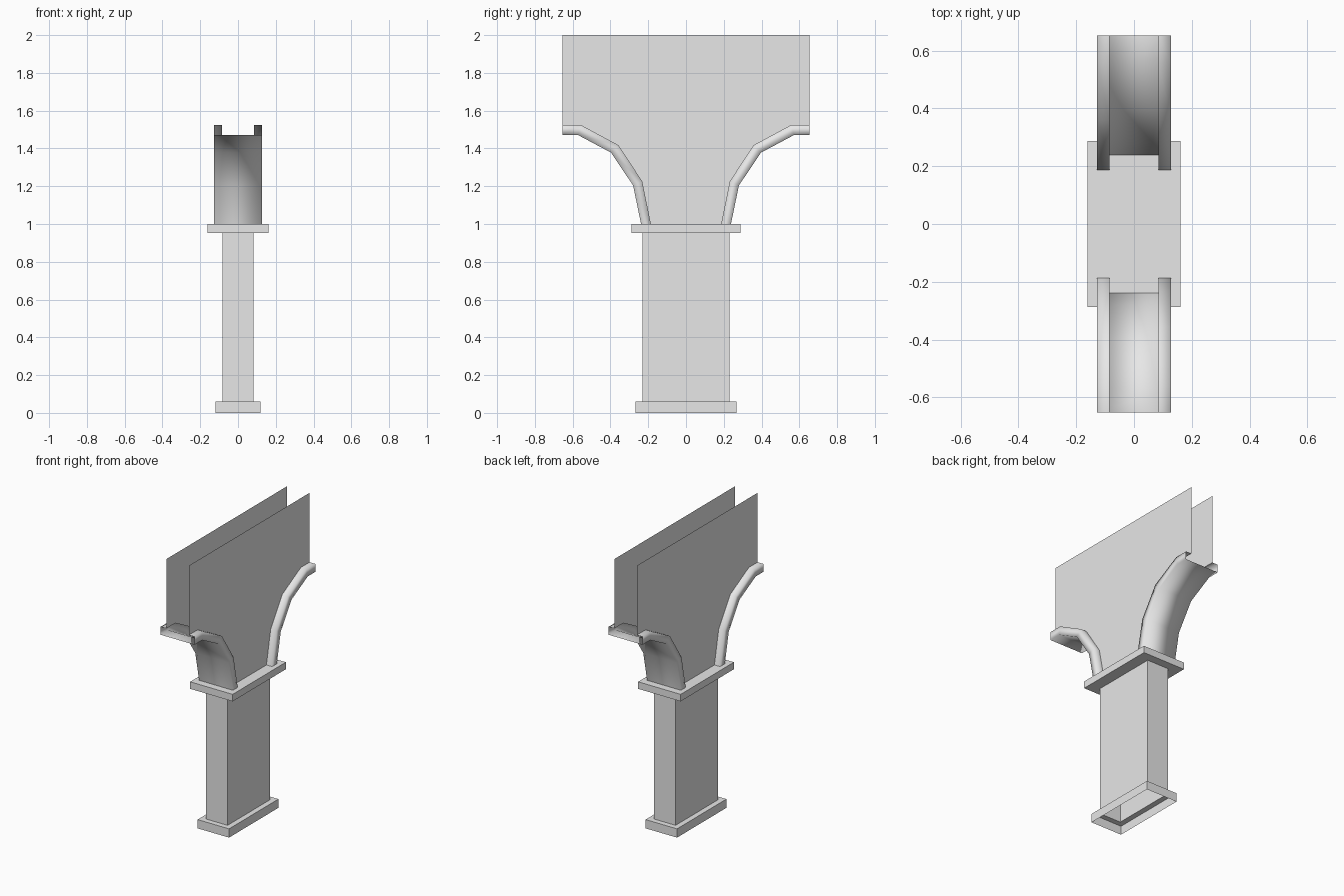
import bpy

# Remove the default cube
cube = bpy.data.objects.get("Cube")
if cube:
    bpy.data.objects.remove(cube, do_unlink=True)

# Single plain stone colour
GREY = (0.8, 0.8, 0.8, 1.0)
stone = bpy.data.materials.new("light grey stone")
stone.use_nodes = True
stone.diffuse_color = GREY
stone.node_tree.nodes["Principled BSDF"].inputs["Base Color"].default_value = GREY


def make(name, verts, faces, smooth=False):
    mesh = bpy.data.meshes.new(name)
    mesh.from_pydata(verts, [], faces)
    mesh.materials.append(stone)
    mesh.update()
    for poly in mesh.polygons:
        poly.use_smooth = smooth
    obj = bpy.data.objects.new(name, mesh)
    bpy.context.collection.objects.link(obj)
    return obj


def ring(hx, hy, z):
    return [(-hx, -hy, z), (hx, -hy, z), (hx, hy, z), (-hx, hy, z)]


def loft(name, rings, bottom=False, top=False):
    """Join rectangular rings by quads, with optional end faces."""
    verts = [v for r in rings for v in ring(*r)]
    faces = []
    for k in range(len(rings) - 1):
        a, b = 4 * k, 4 * k + 4
        for i in range(4):
            j = (i + 1) % 4
            faces.append((a + i, a + j, b + j, b + i))
    if bottom:
        faces.append((3, 2, 1, 0))
    if top:
        n = len(verts)
        faces.append((n - 4, n - 3, n - 2, n - 1))
    return make(name, verts, faces)


SHAFT = (0.082, 0.230)
PLINTH_TOP, CAP_BOTTOM, CAP_TOP = 0.06, 0.952, 1.0

# Pier: hollow plinth, hollow shaft and solid cap slab
loft("plinth", [(0.119, 0.267, 0), (0.119, 0.267, PLINTH_TOP), (*SHAFT, PLINTH_TOP)])
loft("pier_shaft", [(*SHAFT, PLINTH_TOP), (*SHAFT, CAP_BOTTOM)])
loft("pier_cap", [(0.161, 0.288, CAP_BOTTOM), (0.161, 0.288, CAP_TOP)], True, True)

# Arch profiles (y, z): upper edge of the rim and the underside
HALF_LENGTH, WALL_TOP = 0.653, 2.0
RIM = [(0.186, 1.0), (0.232, 1.226), (0.357, 1.417), (0.558, 1.525), (HALF_LENGTH, 1.525)]
UNDER = [(0.238, 1.0), (0.28, 1.204), (0.397, 1.378), (0.57, 1.47), (HALF_LENGTH, 1.47)]
WALL_X, RIM_X = 0.085, 0.128

# Arch bands: underside with a raised rim along each edge
for name, s in (("front_arch_band", -1), ("back_arch_band", 1)):
    verts = []
    for (ry, rz), (uy, uz) in zip(RIM, UNDER):
        verts += [(-WALL_X, s * ry, rz), (-RIM_X, s * ry, rz), (-RIM_X, s * uy, uz),
                  (RIM_X, s * uy, uz), (RIM_X, s * ry, rz), (WALL_X, s * ry, rz)]
    faces = []
    for i in range(len(RIM) - 1):
        for j in range(5):
            a, b = 6 * i + j, 6 * i + j + 6
            quad = (a, b, b + 1, a + 1)
            faces.append(quad if s > 0 else quad[::-1])
    make(name, verts, faces, smooth=True)

# Thin spandrel walls above the arch rims
outline = RIM + [(HALF_LENGTH, WALL_TOP), (-HALF_LENGTH, WALL_TOP)]
outline += [(-y, z) for y, z in reversed(RIM)]
for name, s in (("right_wall", -1), ("left_wall", 1)):
    loop = tuple(range(len(outline)))
    make(name, [(s * WALL_X, y, z) for y, z in outline], [loop if s > 0 else loop[::-1]])
